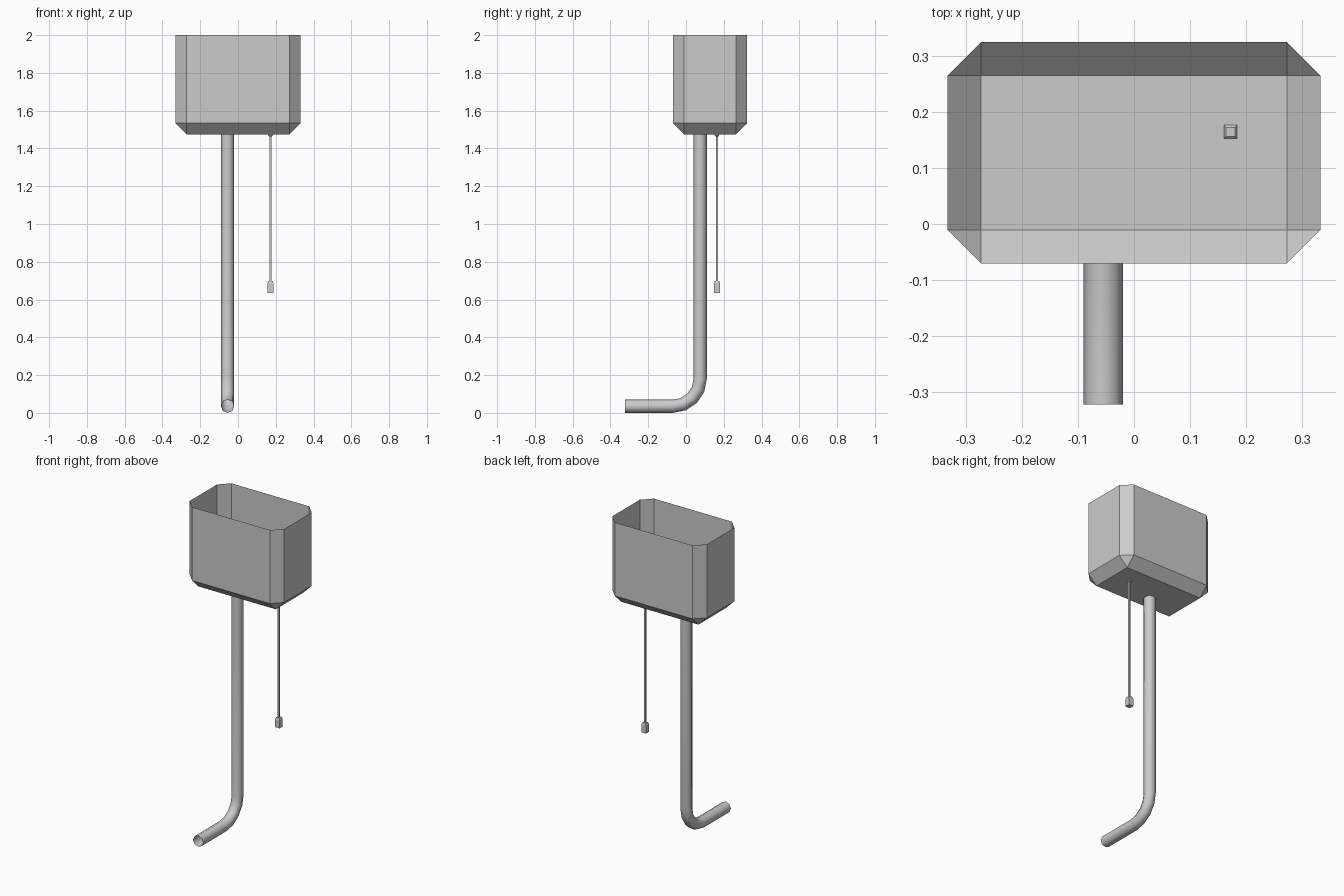
import bpy, bmesh
from math import sin, cos, pi
from mathutils import Vector

if "Cube" in bpy.data.objects:
    bpy.data.objects.remove(bpy.data.objects["Cube"])


def finish(name, bm):
    mesh = bpy.data.meshes.new(name)
    bm.to_mesh(mesh)
    bm.free()
    obj = bpy.data.objects.new(name, mesh)
    bpy.context.collection.objects.link(obj)
    return obj


def loft(bm, rings, caps):
    loops = [[bm.verts.new(p) for p in ring] for ring in rings]
    n = len(loops[0])
    for a, b in zip(loops, loops[1:]):
        for i in range(n):
            j = (i + 1) % n
            bm.faces.new((a[i], a[j], b[j], b[i]))
    if caps:
        bm.faces.new(loops[0][::-1])
        bm.faces.new(loops[-1])
    bmesh.ops.recalc_face_normals(bm, faces=bm.faces[:])


# Open-topped cistern with chamfered sides and floor
bm = bmesh.new()
bmesh.ops.create_cube(bm, size=1)
for v in bm.verts:
    v.co = Vector((v.co.x * 0.664, 0.127 + v.co.y * 0.394, 1.7375 + v.co.z * 0.525))
edges = [e for e in bm.edges if min(v.co.z for v in e.verts) < 1.9]
bmesh.ops.bevel(bm, geom=edges, offset=0.059, segments=1, affect='EDGES', profile=0.5)
bm.normal_update()
lid = [f for f in bm.faces if f.normal.z > 0.9]
bmesh.ops.delete(bm, geom=lid, context='FACES')
finish("cistern", bm)

# Eight-sided flush pipe, vertical then bending forward, open at both ends
R, PX, PY, PZ, BEND = 0.035, -0.055, 0.075, 0.035, 0.145
path = [(PY, 1.48, 0.0)]
for k in range(5):
    a = k / 4 * pi / 2
    path.append((PY - BEND + BEND * cos(a), PZ + BEND - BEND * sin(a), a))
path.append((-0.322, PZ, pi / 2))
rings = []
for y, z, a in path:
    rings.append([(PX + R * cos(t), y + R * sin(t) * cos(a), z - R * sin(t) * sin(a))
                  for t in (i * pi / 4 for i in range(8))])
bm = bmesh.new()
loft(bm, rings, False)
pipe = finish("flush_pipe", bm)
bpy.context.view_layer.objects.active = pipe
pipe.select_set(True)
bpy.ops.object.shade_smooth_by_angle(angle=pi / 3)


# Square-section pull cord: collar, cord and handle
def square_part(name, profile):
    part = bmesh.new()
    loft(part, [[(0.172 + sx * h, 0.164 + sy * h, z)
                 for sx, sy in ((-1, -1), (1, -1), (1, 1), (-1, 1))]
                for h, z in profile], True)
    finish(name, part)


square_part("cord_collar", [(0.008, 1.464), (0.012, 1.469), (0.012, 1.478), (0.008, 1.482)])
square_part("pull_cord", [(0.005, 0.69), (0.005, 1.475)])
square_part("pull_handle", [(0.016, 0.636), (0.016, 0.685), (0.012, 0.697)])
